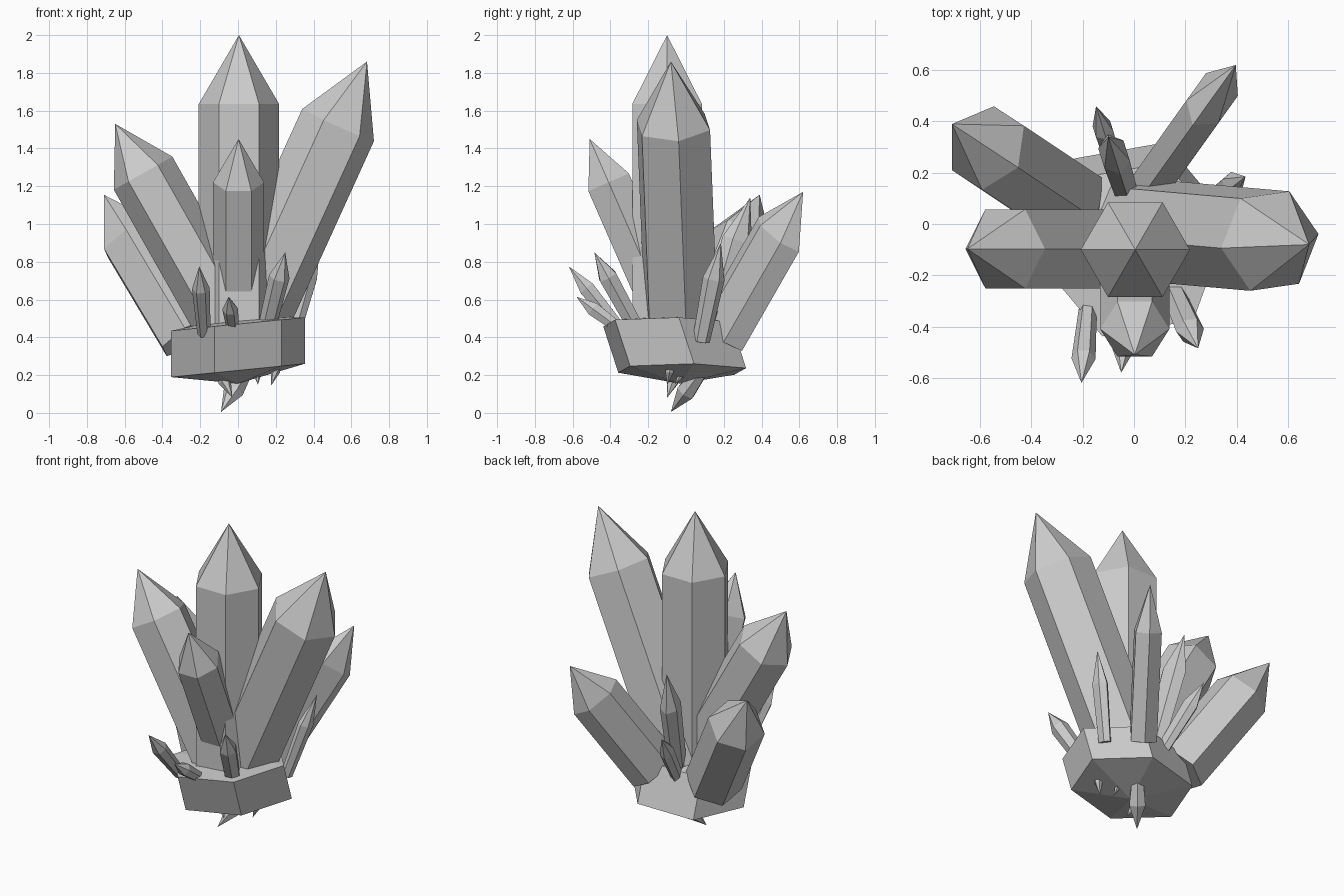
import bpy, bmesh
from math import cos, sin, radians
from mathutils import Vector

if "Cube" in bpy.data.objects:
    bpy.data.objects.remove(bpy.data.objects["Cube"])


def finish(bm, name):
    bmesh.ops.recalc_face_normals(bm, faces=bm.faces)
    mesh = bpy.data.meshes.new(name)
    bm.to_mesh(mesh)
    bm.free()
    bpy.context.collection.objects.link(bpy.data.objects.new(name, mesh))


def skin(bm, rings, low, high):
    """Join rings of six points and close them with a point at each end."""
    rows = [[bm.verts.new(p) for p in ring] for ring in rings]
    a, b = bm.verts.new(low), bm.verts.new(high)
    for i in range(6):
        j = (i + 1) % 6
        for r, s in zip(rows, rows[1:]):
            bm.faces.new((r[i], r[j], s[j], s[i]))
        bm.faces.new((a, rows[0][j], rows[0][i]))
        bm.faces.new((b, rows[-1][i], rows[-1][j]))


def crystal(name, base, apex, r, tip, ref=(1, 0, 0), flat=1.0, taper=1.0):
    """Six-sided shard; ref points at the first corner, flat squeezes the width."""
    base, apex = Vector(base), Vector(apex)
    d = (apex - base).normalized()
    u = Vector(ref)
    u = (u - d * u.dot(d)).normalized()
    w = d.cross(u) * flat

    def ring(centre, radius):
        return [centre + (u * cos(radians(60 * i)) + w * sin(radians(60 * i))) * radius
                for i in range(6)]
    bm = bmesh.new()
    skin(bm, [ring(base, r * taper), ring(apex - d * tip, r)], base, apex)
    finish(bm, name)


# Rock base: tilted, leaning hexagonal slab with shallow underside
def slab(radius, cy, z):
    pts = []
    for i in range(6):
        a = radians(10 + 60 * i)
        x = radius * cos(a)
        pts.append(Vector((x, cy + radius * sin(a), z + 0.1 * x)))
    return pts


bm = bmesh.new()
skin(bm, [slab(0.36, -0.02, 0.225), slab(0.36, -0.10, 0.47)],
     (0, -0.03, 0.155), (0, -0.08, 0.51))
finish(bm, "rock_base")

# Large crystals
crystal("main_crystal", (0.005, -0.10, 0.3), (0.005, -0.10, 2.0), 0.213, 0.365)
crystal("right_crystal", (0.0, -0.02, 0.36), (0.683, -0.08, 1.86), 0.21, 0.37,
        ref=(0.19, 0.028, -0.09))
crystal("left_crystal", (0.0, -0.097, 0.38), (-0.65, -0.097, 1.53), 0.178, 0.30)
crystal("front_crystal", (0.003, -0.05, 0.4), (0.003, -0.51, 1.45), 0.135, 0.25)
crystal("back_left_crystal", (-0.26, 0.09, 0.40), (-0.71, 0.39, 1.155), 0.172, 0.29,
        ref=(-0.84, 0.55, 0))
crystal("back_right_crystal", (0.09, 0.19, 0.42), (0.397, 0.62, 1.17), 0.16, 0.275,
        ref=(0.58, 0.81, 0), flat=0.55)

# Small crystals around the rim
crystal("back_shard_tall", (-0.03, 0.12, 0.4), (-0.10, 0.34, 1.14), 0.085, 0.24,
        ref=(-0.3, 0.95, 0), flat=0.7, taper=0.85)
crystal("back_shard_short", (-0.06, 0.17, 0.4), (-0.148, 0.46, 0.78), 0.055, 0.15,
        ref=(-0.3, 0.95, 0), flat=0.75, taper=0.8)
crystal("right_shard", (0.29, 0.08, 0.38), (0.435, 0.185, 0.90), 0.058, 0.2,
        ref=(0, 1, 0), flat=0.7, taper=0.8)
crystal("front_left_shard", (-0.18, -0.33, 0.42), (-0.205, -0.62, 0.775), 0.047, 0.15,
        taper=0.75)
crystal("front_right_shard", (0.15, -0.26, 0.44), (0.25, -0.485, 0.85), 0.055, 0.15,
        taper=0.85)
crystal("front_centre_shard", (-0.03, -0.37, 0.46), (-0.05, -0.58, 0.615), 0.042, 0.11,
        taper=0.8)

# Shards hanging under the rock
under = [((0.04, 0.08, 0.22), (-0.09, -0.08, 0.005), 0.055, 0.15),
         ((-0.10, -0.05, 0.23), (-0.03, -0.10, 0.08), 0.035, 0.10),
         ((0.0, 0.02, 0.22), (0.0, 0.03, 0.12), 0.02, 0.07),
         ((0.10, 0.0, 0.24), (0.105, -0.06, 0.15), 0.02, 0.06),
         ((0.21, -0.08, 0.26), (0.175, -0.10, 0.145), 0.025, 0.08)]
for n, (base, apex, r, tip) in enumerate(under):
    crystal(f"under_shard_{n + 1}", base, apex, r, tip, taper=0.7)
